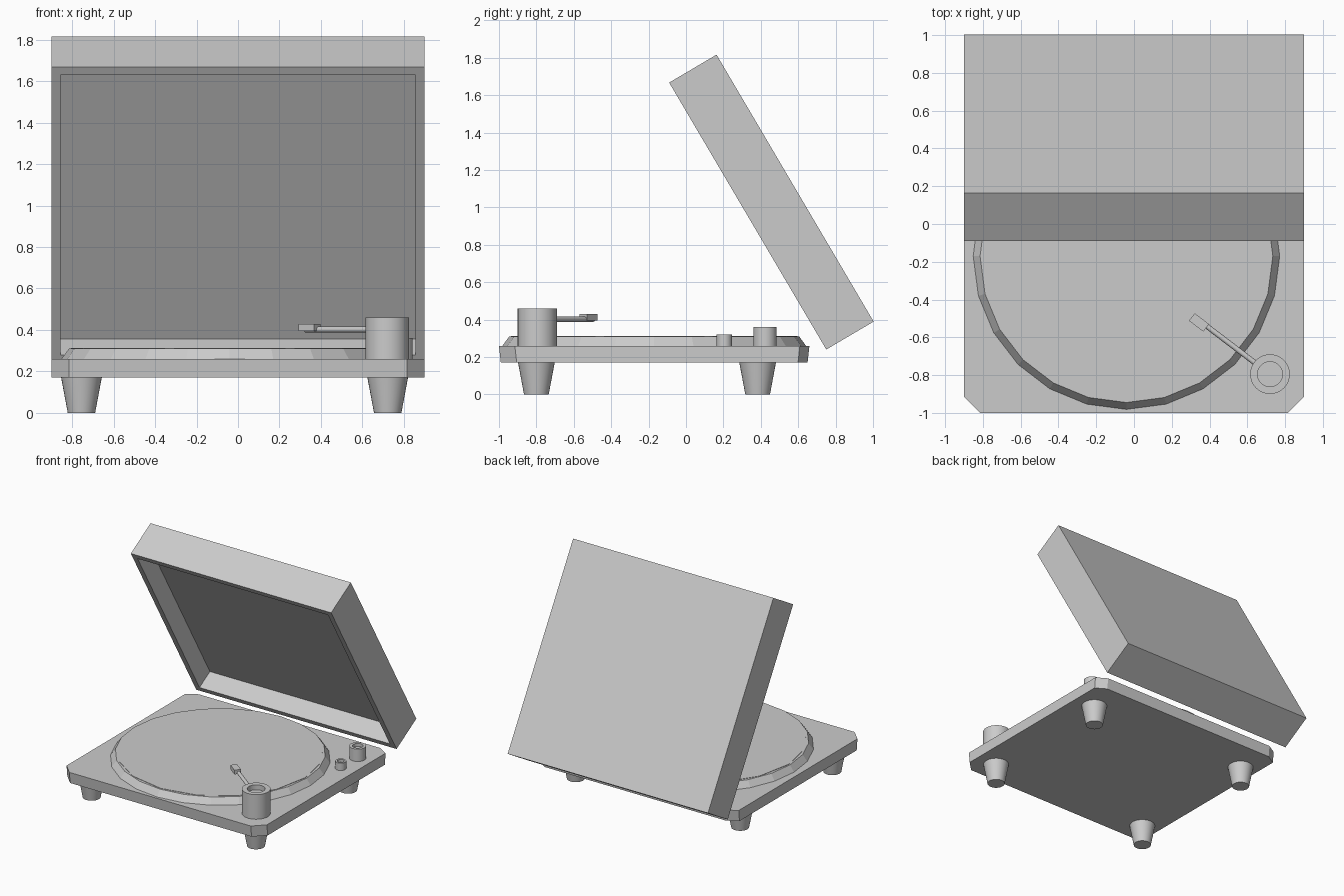
import bpy, bmesh, math
from mathutils import Matrix, Vector

if "Cube" in bpy.data.objects:
    bpy.data.objects.remove(bpy.data.objects["Cube"])


def make_object(name, bm, matrix=None, smooth=False):
    bmesh.ops.recalc_face_normals(bm, faces=bm.faces[:])
    mesh = bpy.data.meshes.new(name)
    bm.to_mesh(mesh)
    bm.free()
    ob = bpy.data.objects.new(name, mesh)
    bpy.context.collection.objects.link(ob)
    if matrix is not None:
        ob.matrix_world = matrix
    if smooth:
        bpy.ops.object.select_all(action='DESELECT')
        ob.select_set(True)
        bpy.context.view_layer.objects.active = ob
        bpy.ops.object.shade_smooth_by_angle(angle=math.radians(35))
    return ob


def lathe(name, profile, center, sides, smooth=False):
    """Closed turned solid from (radius, z) rings, capped at both ends."""
    bm = bmesh.new()
    rings = [[bm.verts.new((r * math.sin(2 * math.pi * i / sides),
                            -r * math.cos(2 * math.pi * i / sides), z))
              for i in range(sides)] for r, z in profile]
    for a, b in zip(rings, rings[1:]):
        for i in range(sides):
            j = (i + 1) % sides
            bm.faces.new((a[i], a[j], b[j], b[i]))
    bm.faces.new(rings[0][::-1])
    bm.faces.new(rings[-1])
    return make_object(name, bm, Matrix.Translation((*center, 0)), smooth)


def box(name, size, matrix):
    bm = bmesh.new()
    bmesh.ops.create_cube(bm, size=1, matrix=Matrix.Diagonal((*size, 1)))
    return make_object(name, bm, matrix)


# Plinth: chamfered rectangle, slightly smaller in y at the bottom
bm = bmesh.new()
loops = []
for y0, y1, z in ((-0.99, 0.65, 0.17), (-1.0, 0.66, 0.26)):
    c, h = 0.085, 0.9
    pts = [(-h + c, y0), (h - c, y0), (h, y0 + c), (h, y1 - c * 0.6),
           (h - c, y1), (-h + c, y1), (-h, y1 - c * 0.6), (-h, y0 + c)]
    loops.append([bm.verts.new((x, y, z)) for x, y in pts])
for i in range(8):
    j = (i + 1) % 8
    bm.faces.new((loops[0][i], loops[0][j], loops[1][j], loops[1][i]))
bm.faces.new(loops[0][::-1])
bm.faces.new(loops[1])
make_object("plinth", bm)

# Tapered feet
for side, x in (("left", -0.755), ("right", 0.722)):
    for end, y in (("front", -0.80), ("back", 0.383)):
        lathe(f"{end}_{side}_foot", [(0.066, 0), (0.098, 0.17)], (x, y), 32, True)

# Platter and the disc lying on it
lathe("platter", [(0.815, 0.255), (0.775, 0.31)], (-0.04, -0.17), 24)
lathe("record", [(0.765, 0.305), (0.765, 0.313)], (-0.04, -0.17), 16)

# Tonearm pivot and control knobs, all with a recessed top
for name, x, y, r, top, dip in (("tonearm_pivot", 0.72, -0.795, 0.105, 0.46, 0.04),
                                ("large_knob", 0.78, 0.423, 0.062, 0.36, 0.025),
                                ("small_knob", 0.78, 0.205, 0.041, 0.32, 0.02)):
    lathe(name, [(r, 0.255), (r, top), (r * 0.63, top), (r * 0.63, top - dip)],
          (x, y), 32, True)

# Tonearm rod and headshell
start, end = Vector((0.68, -0.765, 0.402)), Vector((0.325, -0.495, 0.402))
axis = end - start
bm = bmesh.new()
bmesh.ops.create_cone(bm, cap_ends=True, segments=16, radius1=0.014,
                      radius2=0.014, depth=axis.length)
make_object("tonearm_rod", bm, Matrix.Translation((start + end) / 2)
            @ axis.to_track_quat('Z', 'Y').to_matrix().to_4x4(), True)
box("headshell", (0.095, 0.05, 0.035), Matrix.Translation((0.344, -0.521, 0.412))
    @ Matrix.Rotation(math.atan2(axis.y, axis.x), 4, 'Z'))

# Open lid: hollow tray, local y runs up the lid, local z is its depth
width, length, depth = 1.8, 1.656, 0.294
low = Vector((0, 0.75, 0.24))
up = Vector((0, -0.84, 1.427)).normalized()
out = Vector((0, -up.z, up.y)) * -1
frame = Matrix((Vector((1, 0, 0)), up, out)).transposed().to_4x4()
center = low + up * length / 2 + out * depth / 2
bm = bmesh.new()
bmesh.ops.create_cube(bm, size=1, matrix=Matrix.Diagonal((width, length, depth, 1)))
bm.faces.ensure_lookup_table()
mouth = min(bm.faces, key=lambda f: f.calc_center_median().z)
bmesh.ops.inset_region(bm, faces=[mouth], thickness=0.063)
inner = bmesh.ops.extrude_face_region(bm, geom=[mouth])
bmesh.ops.translate(bm, verts=[v for v in inner["geom"] if isinstance(v, bmesh.types.BMVert)],
                    vec=(0, 0, 0.155))
if mouth.is_valid:
    bmesh.ops.delete(bm, geom=[mouth], context='FACES_ONLY')
make_object("lid", bm, Matrix.Translation(center) @ frame)
